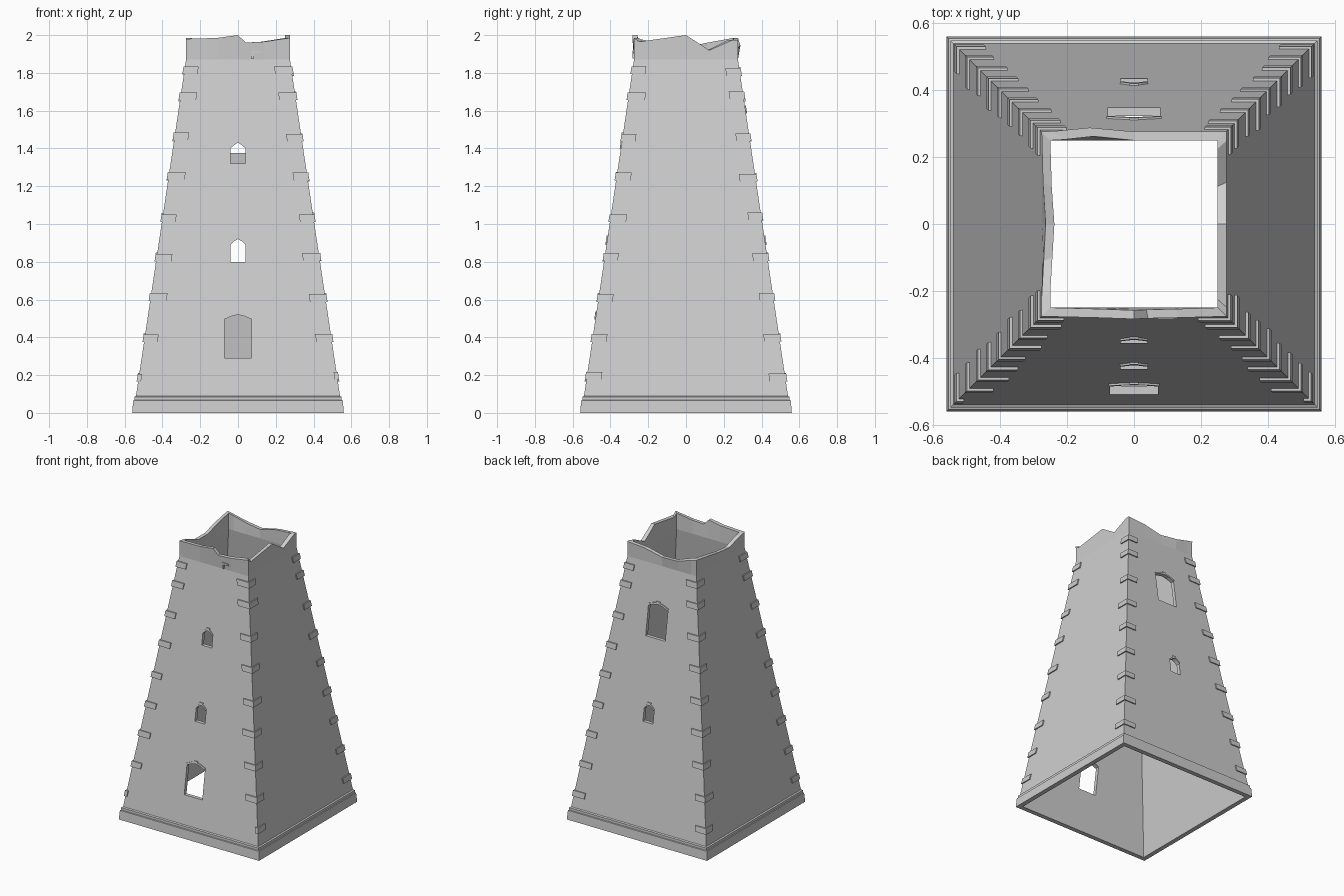
import bpy
import bmesh
import random
from mathutils import Vector

random.seed(4)
if "Cube" in bpy.data.objects:
    bpy.data.objects.remove(bpy.data.objects["Cube"])

stone = bpy.data.materials.new("pale_grey_stone")
stone.use_nodes = True
stone.diffuse_color = (0.62, 0.62, 0.62, 1)
stone.node_tree.nodes["Principled BSDF"].inputs["Base Color"].default_value = (0.62, 0.62, 0.62, 1)

LEDGE, EAVE = 0.09, 1.87


def half(z):
    """Half width of the tapering wall at a height."""
    return 0.54 - 0.265 * (min(z, EAVE) - LEDGE) / (EAVE - LEDGE)


def finish(bm, name):
    bmesh.ops.recalc_face_normals(bm, faces=bm.faces)
    mesh = bpy.data.meshes.new(name)
    bm.to_mesh(mesh)
    bm.free()
    mesh.materials.append(stone)
    obj = bpy.data.objects.new(name, mesh)
    bpy.context.collection.objects.link(obj)
    return obj


def loft(bm, lower, upper):
    """Closed prism between two matching outlines."""
    a = [bm.verts.new(p) for p in lower]
    b = [bm.verts.new(p) for p in upper]
    bm.faces.new(a)
    bm.faces.new(b)
    for i in range(len(a)):
        j = (i + 1) % len(a)
        bm.faces.new((a[i], a[j], b[j], b[i]))


# Broken parapet: (position along wall, top height, outward lean), anticlockwise
front = [(-1, 1.98, 0), (-0.4, 1.985, 0.004), (0, 2.0, 0.008), (0.15, 1.96, 0.006), (0.5, 1.965, 0.004)]
right = [(-1, 1.985, 0), (-0.9, 1.965, 0), (0, 2.0, 0), (0.45, 1.92, 0), (0.9, 1.975, 0)]
back = [(-1, 1.975, 0), (-0.5, 1.965, 0), (0, 1.935, 0), (0.48, 1.945, 0.012), (0.85, 1.975, 0.002)]
left = [(-1, 1.985, 0), (-0.45, 1.96, -0.004), (0, 1.935, -0.012), (0.4, 1.93, -0.006), (0.8, 1.97, 0)]
sides = [(front, (1, 0), (0, -1)), (right, (0, 1), (1, 0)),
         (back, (-1, 0), (0, 1)), (left, (0, -1), (-1, 0))]


def ring(bm, r, z=None):
    """Square ring of vertices; without a height it follows the broken top."""
    verts = []
    for points, along, out in sides:
        for t, top, lean in points:
            d = r + (lean if z is None else 0)
            verts.append(bm.verts.new((along[0] * t * r + out[0] * d,
                                       along[1] * t * r + out[1] * d,
                                       top if z is None else z)))
    return verts


# Hollow tapering tower with its stepped plinth
bm = bmesh.new()
profile = [(0.56, 0), (0.555, 0.065), (0.549, 0.067), (0.549, 0.085), (half(LEDGE), LEDGE),
           (half(EAVE), EAVE), (0.276, None), (0.25, None), (0.25, EAVE), (0.527, 0)]
rings = [ring(bm, r, z) for r, z in profile]
for k in range(len(rings)):
    a, b = rings[k], rings[(k + 1) % len(rings)]
    for i in range(len(a)):
        j = (i + 1) % len(a)
        bm.faces.new((a[i], a[j], b[j], b[i]))
tower = finish(bm, "tower_walls")

# Openings: (name, wall side, half width, sill, spring, apex)
openings = [("doorway", -1, 0.072, 0.29, 0.495, 0.52),
            ("middle_front_window", -1, 0.04, 0.8, 0.89, 0.92),
            ("upper_front_window", -1, 0.04, 1.32, 1.4, 1.43),
            ("small_back_window", 1, 0.04, 0.8, 0.89, 0.92),
            ("large_back_window", 1, 0.078, 1.375, 1.585, 1.61)]
for name, s, w, sill, spring, apex in openings:
    shape = [(-w, sill), (w, sill), (w, spring), (w * 0.5, (spring + apex) / 2 + 0.004),
             (0, apex), (-w * 0.5, (spring + apex) / 2 + 0.004), (-w, spring)]
    # Cut the pointed opening through one wall
    y = half(sill)
    bm = bmesh.new()
    loft(bm, [(x, s * (y - 0.12), z) for x, z in shape],
         [(x, s * (y + 0.1), z) for x, z in shape])
    cutter = finish(bm, name + "_cutter")
    cutter.hide_render = True
    mod = tower.modifiers.new(name, "BOOLEAN")
    mod.operation = "DIFFERENCE"
    mod.solver = "EXACT"
    mod.object = cutter
    bpy.context.view_layer.objects.active = tower
    bpy.ops.object.modifier_apply(modifier=name)
    bpy.data.objects.remove(cutter)

    # Slim hood following the arch, with a small keystone
    arch = shape[2:]
    outline = arch + [(x * 1.06, z + 0.012) for x, z in reversed(arch)]
    key = [(-0.012, apex), (0.012, apex), (0.014, apex + 0.018), (-0.014, apex + 0.018)]
    bm = bmesh.new()
    for part in (outline, key):
        loft(bm, [(x, s * (half(z) - 0.01), z) for x, z in part],
             [(x, s * (half(z) + 0.006), z) for x, z in part])
    finish(bm, name + "_hood")

# Corner stones wrapping round each edge
rows = [0.19, 0.4, 0.61, 0.825, 1.035, 1.25, 1.46, 1.675, 1.81]
for sx in (-1, 1):
    for sy in (-1, 1):
        bm = bmesh.new()
        for row in rows:
            z0 = row + random.uniform(-0.006, 0.006)
            arm_x, arm_y = (random.uniform(0.07, 0.09) for _ in range(2))
            if row < 0.2 and sy < 0:
                arm_x = 0.015

            def outline(z):
                o, i = half(z) + 0.008, half(z) - 0.01
                h = half(z)
                pts = [(o, o), (h - arm_x, o), (h - arm_x, i), (i, i), (i, h - arm_y), (o, h - arm_y)]
                return [Vector((sx * px, sy * py, z)) for px, py in pts]

            loft(bm, outline(z0 - 0.02), outline(z0 + 0.02))
        finish(bm, ("front" if sy < 0 else "back") + ("_left" if sx > 0 else "_right") + "_corner_stones")

# Chipped stone below the front parapet
bm = bmesh.new()
for x0, x1, z0, z1 in ((0.07, 0.12, 1.905, 1.918), (0.07, 0.085, 1.875, 1.905)):
    loft(bm, [(x0, -0.27, z0), (x1, -0.27, z0), (x1, -0.27, z1), (x0, -0.27, z1)],
         [(x0, -0.284, z0), (x1, -0.284, z0), (x1, -0.284, z1), (x0, -0.284, z1)])
finish(bm, "chipped_stone")
